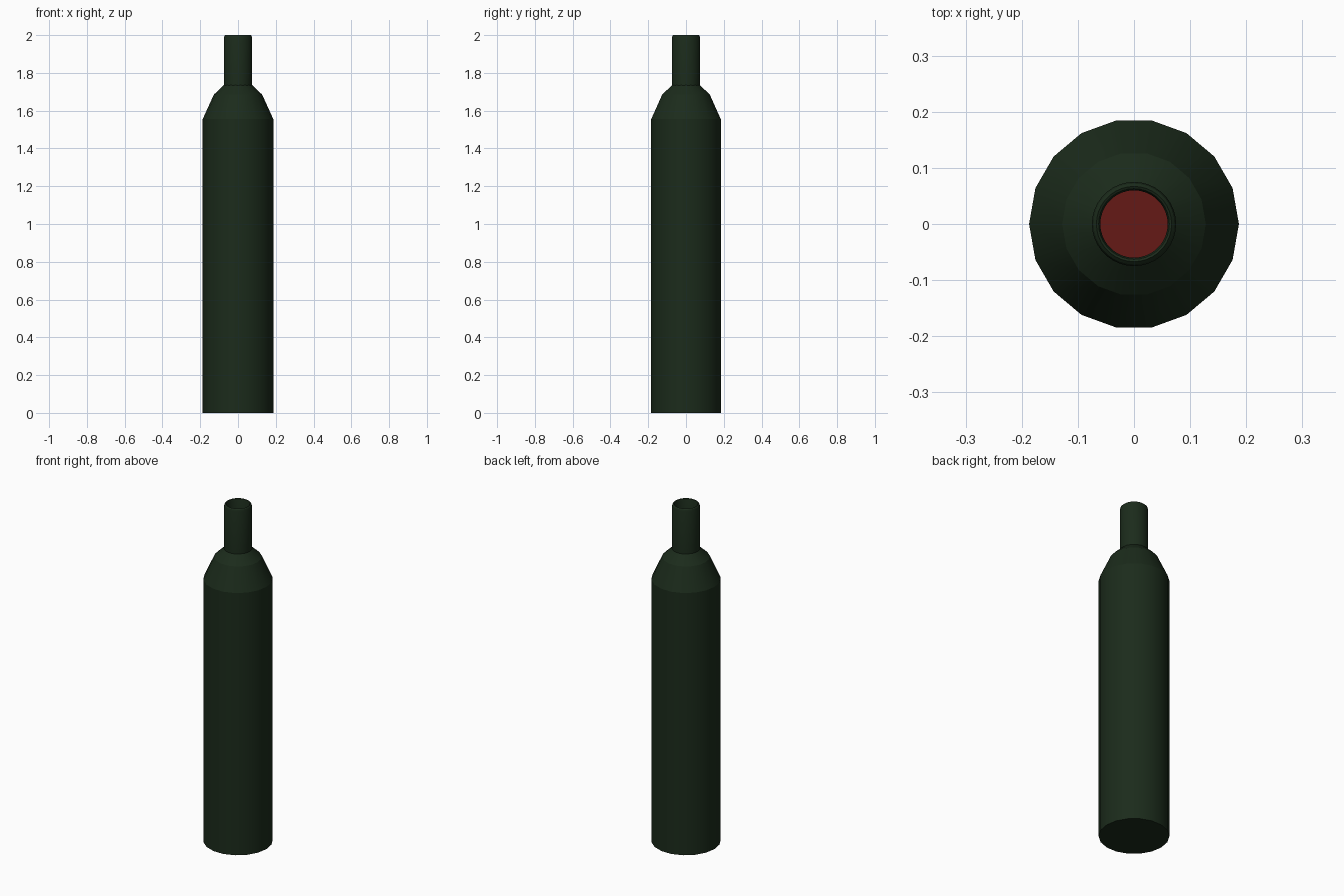
import bpy, bmesh
from math import cos, sin, tau, radians

if "Cube" in bpy.data.objects:
    bpy.data.objects.remove(bpy.data.objects["Cube"])


def material(name, color):
    m = bpy.data.materials.new(name)
    m.diffuse_color = (*color, 1)
    m.use_nodes = True
    m.node_tree.nodes["Principled BSDF"].inputs["Base Color"].default_value = m.diffuse_color
    return m


def lathe(name, profile, sides, mat, closed=False):
    """Revolve (radius, z) points about z; radius 0 makes a cap."""
    bm = bmesh.new()
    rings = []
    for r, z in profile:
        if r == 0:
            rings.append([bm.verts.new((0, 0, z))] * sides)
        else:
            rings.append([bm.verts.new((r * cos(tau * i / sides), r * sin(tau * i / sides), z))
                          for i in range(sides)])
    pairs = list(zip(rings, rings[1:]))
    if closed:
        pairs.append((rings[-1], rings[0]))
    for a, b in pairs:
        for i in range(sides):
            j = (i + 1) % sides
            bm.faces.new(dict.fromkeys((a[i], a[j], b[j], b[i])))
    me = bpy.data.meshes.new(name)
    bm.to_mesh(me)
    bm.free()
    me.materials.append(mat)
    ob = bpy.data.objects.new(name, me)
    bpy.context.collection.objects.link(ob)
    bpy.context.view_layer.objects.active = ob
    ob.select_set(True)
    bpy.ops.object.shade_smooth_by_angle(angle=radians(22))
    ob.select_set(False)
    return ob


glass = material("dark_green_glass", (0.011, 0.024, 0.011))
red = material("red_wine", (0.13, 0.01, 0.008))

# Body and shoulder: 18-sided shell, open at the neck
lathe("bottle_body", [(0, 0), (0.187, 0), (0.187, 1.555), (0.128, 1.685), (0.075, 1.735)], 18, glass)

# Neck: rounder tube with a softened lip
lathe("bottle_neck", [(0.075, 1.73), (0.075, 1.985), (0.072, 1.995), (0.067, 2.0),
                      (0.063, 1.998), (0.06, 1.99), (0.06, 1.73)], 36, glass, closed=True)

# Wine seen through the mouth
lathe("wine", [(0, 0.02), (0.175, 0.02), (0.175, 1.55), (0, 1.55)], 18, red)
